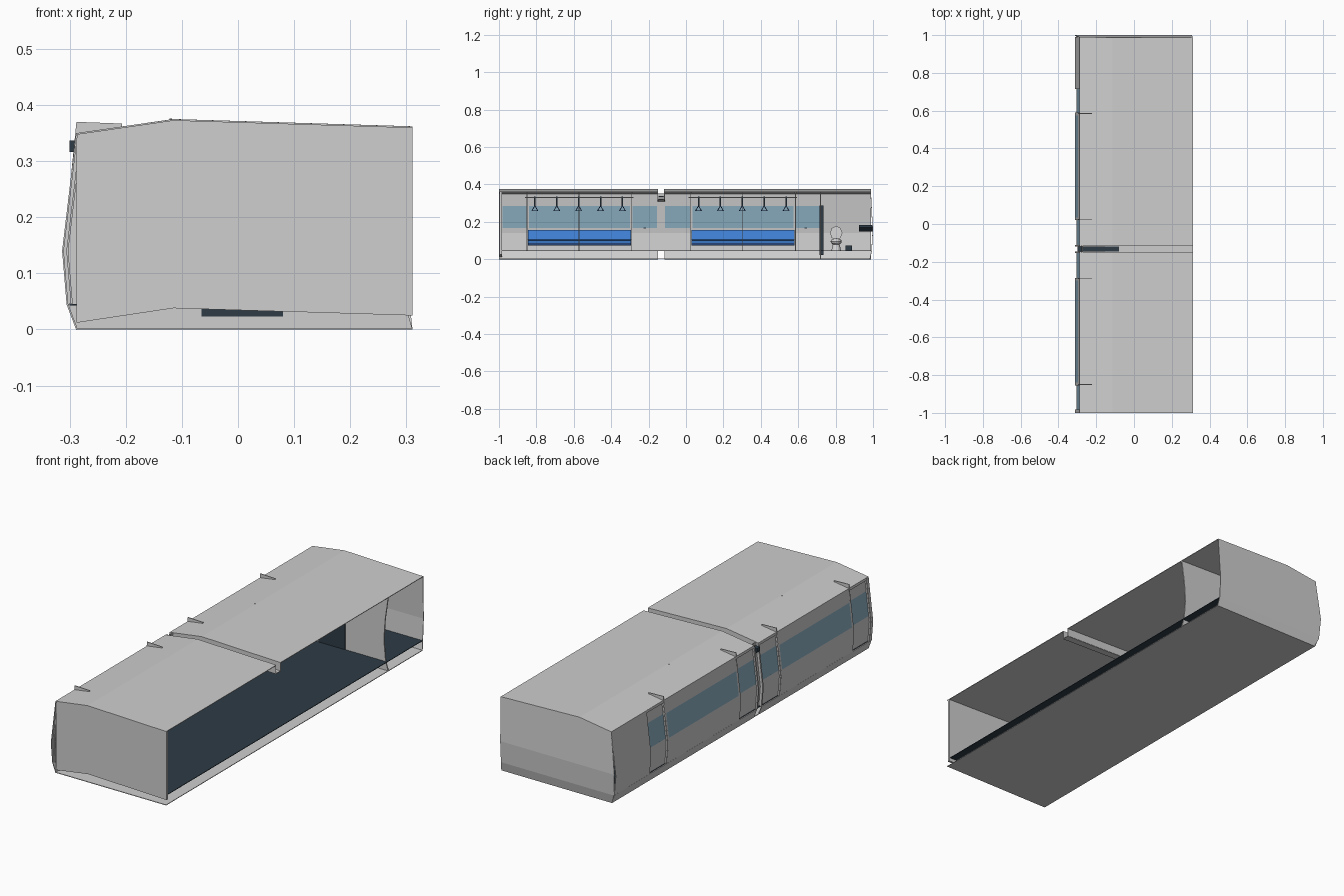
import bpy, bmesh, math

if "Cube" in bpy.data.objects:
    bpy.data.objects.remove(bpy.data.objects["Cube"])

def mat(name, rgb):
    m = bpy.data.materials.new(name)
    m.diffuse_color = (*rgb, 1)
    m.use_nodes = True
    m.node_tree.nodes["Principled BSDF"].inputs["Base Color"].default_value = m.diffuse_color
    return m

GREY = mat("light_grey", (0.62, 0.62, 0.62))
DARK = mat("dark_navy", (0.026, 0.044, 0.06))
GLASS = mat("window_blue", (0.27, 0.44, 0.56))
BLUE = mat("seat_blue", (0.05, 0.22, 0.66))
DEEP = mat("deep_blue", (0.02, 0.06, 0.18))
WHITE = mat("toilet_white", (0.68, 0.68, 0.68))

SIDE = [(0, -.288), (.045, -.305), (.14, -.313), (.35, -.288)]      # z -> wall x
REAR = [(0, .984), (.045, .994), (.15, 1.0), (.375, .988)]          # z -> end wall y
ROOF = [(-.288, .35), (-.115, .375), (.311, .362)]                  # x -> roof z

def lerp(table, t):
    for (a, va), (b, vb) in zip(table, table[1:]):
        if t <= b:
            break
    return va + (vb - va) * (t - a) / (b - a)

def finish(name, bm, mats):
    bmesh.ops.recalc_face_normals(bm, faces=bm.faces)
    me = bpy.data.meshes.new(name)
    bm.to_mesh(me)
    bm.free()
    for m in mats:
        me.materials.append(m)
    ob = bpy.data.objects.new(name, me)
    bpy.context.collection.objects.link(ob)
    return ob

def sheet(name, us, vs, f, mats=(GREY,), rule=None, thick=.003):
    """Thin panel: grid of points f(u, v); rule(u, v) picks the material of a cell."""
    bm = bmesh.new()
    g = [[bm.verts.new(f(u, v)) for v in vs] for u in us]
    for i in range(len(us) - 1):
        for j in range(len(vs) - 1):
            fc = bm.faces.new((g[i][j], g[i + 1][j], g[i + 1][j + 1], g[i][j + 1]))
            if rule:
                fc.material_index = rule((us[i] + us[i + 1]) / 2, (vs[j] + vs[j + 1]) / 2)
    ob = finish(name, bm, mats)
    s = ob.modifiers.new("thickness", 'SOLIDIFY')
    s.thickness, s.offset = thick, 0
    return ob

def extrude_y(name, pts, y0, y1, m):
    """Prism from an x-z outline."""
    bm = bmesh.new()
    fc = bm.faces.new([bm.verts.new((x, y0, z)) for x, z in pts])
    r = bmesh.ops.extrude_face_region(bm, geom=[fc])
    bmesh.ops.translate(bm, vec=(0, y1 - y0, 0),
                        verts=[v for v in r['geom'] if isinstance(v, bmesh.types.BMVert)])
    return finish(name, bm, [m])

def box(name, x0, x1, y0, y1, z0, z1, m):
    return extrude_y(name, [(x0, z0), (x1, z0), (x1, z1), (x0, z1)], y0, y1, m)

def done(name, m):
    ob = bpy.context.object
    ob.name = name
    ob.data.materials.append(m)
    return ob

def rod(name, p, r, depth, axis, m):
    rot = {'z': (0, 0, 0), 'y': (math.pi / 2, 0, 0), 'x': (0, math.pi / 2, 0)}[axis]
    bpy.ops.mesh.primitive_cylinder_add(vertices=8, radius=r, depth=depth, location=p, rotation=rot)
    return done(name, m)

# shell: underside, floor, two roof halves, lower side skirt
sheet("underside", (-.288, .311), (-1, .984), lambda x, y: (x, y, .0015))
sheet("floor", (-.30, .305), (-.985, .99), lambda x, y: (x, y, .044), (DARK,))
for nm, y0, y1 in (("front", -1, -.15), ("rear", -.115, .988)):
    sheet(nm + "_roof", [p[0] for p in ROOF], (y0, y1), lambda x, y: (x, y, lerp(ROOF, x) - .0015))
    sheet(nm + "_skirt", (y0, y1), (0, .045), lambda y, z: (lerp(SIDE, z) + .001, y, z))

# side wall bays: doors are set back, long windows sit flush
LEVELS = (.045, .14, .168, .285, .35)
def bay(name, y0, y1, inset, margin, glazed=True):
    ys = (y0, y0 + margin, y1 - margin, y1)
    def rule(y, z):
        return int(glazed and .168 < z < .285 and y0 + margin < y < y1 - margin)
    sheet(name, ys, LEVELS, lambda y, z: (lerp(SIDE, z) + .001 + inset, y, z), (GREY, GLASS), rule)

for i, (y0, y1) in enumerate(((-.985, -.85), (-.29, -.15), (-.115, .025), (.585, .72))):
    bay(f"door_{i}", y0, y1, .008, .004)
    for k, y in enumerate((y0, y1)):
        sheet(f"door_post_{i}_{k}", (y - .004, y + .004), LEVELS,
              lambda y, z: (lerp(SIDE, z) + .004, y, z), thick=.008)
    sheet(f"door_header_{i}", (y0, y1), (.338, .35), lambda y, z: (lerp(SIDE, z) + .004, y, z), thick=.008)
for i, y0 in enumerate((-.85, .025)):
    bay(f"window_bay_{i}", y0, y0 + .56, 0, .01)
bay("washroom_wall", .72, .99, 0, .01, False)
for y in (-.22, .64):
    box("door_handle", -.302, -.292, y - .006, y + .006, .165, .17, DARK)

# end walls
extrude_y("front_wall", ROOF + [(.311, .025), (-.115, .038), (-.288, .012)], -.996, -.985, GREY)
sheet("front_side_post", (-1, -.985), (.045, .14, .35), lambda y, z: (lerp(SIDE, z) + .001, y, z))
def rear_point(x, t):
    z = t if t < .3 else lerp(ROOF, x)
    if x < -.2:
        x = lerp(SIDE, min(z, .35))
    elif x > .3:
        x = .311 if z == 0 or z > .3 else .306
    return (x, lerp(REAR, z) - .0015, z)
sheet("rear_wall", (-.288, -.115, .311), (0, .045, .15, .36), rear_point)

# recessed joint between the two body halves
DROP = .042
def joint_point(x, y):
    return (x, y, lerp(ROOF, x) - DROP)
xs = [p[0] for p in ROOF]
sheet("joint_gutter", xs, (-.15, -.115), joint_point)
sheet("joint_side", (-.15, -.115), LEVELS, lambda y, z: (lerp(SIDE, z) + .016, y, z))
for y in (-.15, -.115):
    sheet("joint_flange", xs, (0, DROP), lambda x, d: (x, y, lerp(ROOF, x) - d))
    sheet("joint_side_flange", (0, .016), LEVELS, lambda d, z: (lerp(SIDE, z) + d, y, z))
box("joint_bar", -.30, -.08, -.145, -.12, .316, .337, DARK)

# seat bays: screens, bench, rail, pole and hanging straps
for i, y0 in enumerate((-.85, .025)):
    y1, mid = y0 + .56, y0 + .278
    for y in (y0, y1):
        extrude_y("seat_screen", [(-.298, .045), (-.207, .045), (-.207, .367), (-.288, .37), (-.305, .2)],
                  y - .002, y + .002, GREY)
    extrude_y(f"bench_{i}", [(-.303, .086), (-.212, .086), (-.21, .1), (-.275, .104),
                             (-.288, .157), (-.303, .157)], y0 + .005, y1 - .005, BLUE)
    box(f"bench_base_{i}", -.303, -.215, y0 + .005, y1 - .005, .072, .086, DEEP)
    rod(f"hand_rail_{i}", (-.12, mid, .33), .003, .58, 'y', GREY)
    rod(f"grab_pole_{i}", (-.12, mid, .21), .002, .332, 'z', GREY)
    for k in range(5):
        y = y0 + .042 + k * .117
        box("strap", -.123, -.117, y - .004, y + .004, .282, .334, DARK)
        bpy.ops.mesh.primitive_torus_add(major_segments=3, minor_segments=6, major_radius=.018,
                                         minor_radius=.004, location=(-.12, y, .268),
                                         rotation=(0, -math.pi / 2, 0))
        done("strap_ring", DEEP)

# washroom partition with door
extrude_y("partition", [(-.288, 0), (.311, 0), (.297, .05), (.288, .15), (.295, .25), (.311, .36),
                        (-.115, .373), (-.288, .348), (-.311, .14), (-.303, .045)], .716, .722, GREY)
box("washroom_door", -.065, .08, .714, .734, .023, .288, DARK)

# toilet, basin and bin
bpy.ops.mesh.primitive_cone_add(vertices=16, radius1=.026, radius2=.016, depth=.05, location=(-.235, .803, .068))
done("toilet_foot", WHITE)
bpy.ops.mesh.primitive_uv_sphere_add(segments=16, ring_count=8, radius=1, location=(-.235, .803, .094))
done("toilet_bowl", WHITE).scale = (.042, .03, .018)
lid = rod("toilet_lid", (-.278, .803, .14), .033, .007, 'x', WHITE)
lid.scale = (1.15, 1, 1)
extrude_y("basin", [(-.015, .182), (.083, .182), (.083, .168), (.06, .148), (.01, .148), (-.015, .168)],
          .925, .998, DARK)
box("bin", -.25, -.21, .852, .888, .045, .072, DARK)
